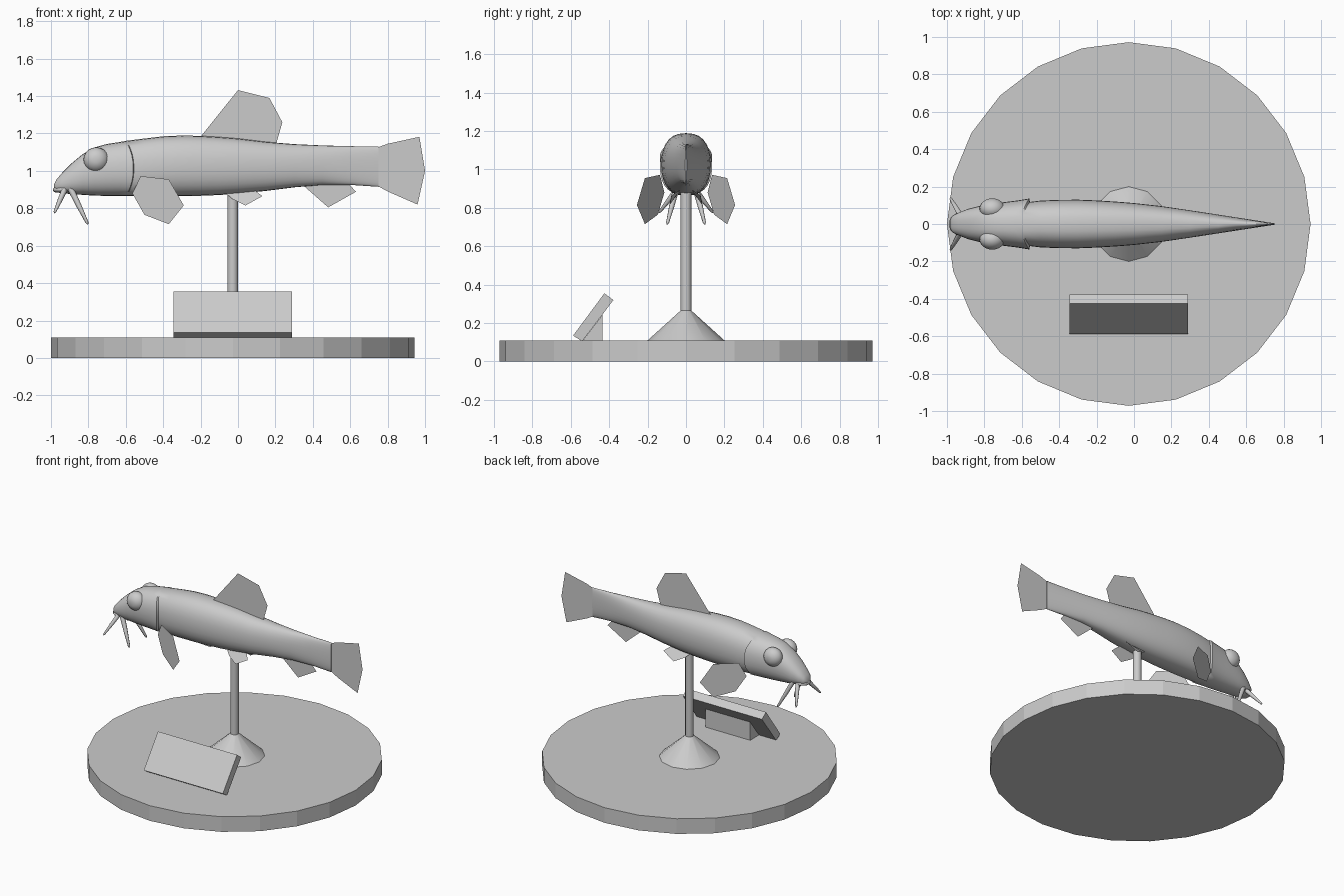
import bpy, bmesh, math
from mathutils import Vector

if "Cube" in bpy.data.objects:
    bpy.data.objects.remove(bpy.data.objects["Cube"])

grey = bpy.data.materials.new("plain_grey")
grey.diffuse_color = (0.6, 0.6, 0.6, 1)
grey.use_nodes = True
grey.node_tree.nodes["Principled BSDF"].inputs["Base Color"].default_value = grey.diffuse_color


def make(name, verts, faces, smooth=None):
    me = bpy.data.meshes.new(name)
    me.from_pydata(verts, [], faces)
    bm = bmesh.new()
    bm.from_mesh(me)
    bmesh.ops.recalc_face_normals(bm, faces=bm.faces)
    bm.to_mesh(me)
    bm.free()
    ob = bpy.data.objects.new(name, me)
    bpy.context.collection.objects.link(ob)
    me.materials.append(grey)
    if smooth:
        bpy.ops.object.select_all(action='DESELECT')
        ob.select_set(True)
        bpy.context.view_layer.objects.active = ob
        bpy.ops.object.shade_smooth_by_angle(angle=math.radians(smooth))
    return ob


def loft(name, rings, smooth=None):
    """Skin equal-length rings of points and cap both ends."""
    n = len(rings[0])
    verts = [p for r in rings for p in r]
    faces = [(i * n + j, i * n + (j + 1) % n, (i + 1) * n + (j + 1) % n, (i + 1) * n + j)
             for i in range(len(rings) - 1) for j in range(n)]
    faces += [tuple(range(n)), tuple(range(len(verts) - n, len(verts)))]
    return make(name, verts, faces, smooth)


def turned(name, profile, sides, smooth=None):
    """Round part about the stand axis from (radius, z) pairs."""
    ang = [math.tau * k / sides for k in range(sides)]
    return loft(name, [[(-0.028 + r * math.cos(a), r * math.sin(a), z) for a in ang]
                       for r, z in profile], smooth)


def prism(name, x0, x1, yz):
    return loft(name, [[(x, y, z) for y, z in yz] for x in (x0, x1)])


def fin(name, pts):
    return make(name, pts, [tuple(range(len(pts)))])


# Display stand
turned("base_disc", [(0.972, 0), (0.972, 0.11)], 24)
turned("post_foot", [(0.2, 0.11), (0.028, 0.265)], 12, 40)
turned("post", [(0.028, 0.2), (0.028, 0.92)], 12, 40)

# Tilted plaque and its wedge support
prism("plaque", -0.345, 0.29, [(-0.588, 0.135), (-0.425, 0.355), (-0.378, 0.32), (-0.541, 0.105)])
prism("plaque_support", -0.21, 0.15, [(-0.538, 0.108), (-0.436, 0.108), (-0.436, 0.242)])

# Fish body: x, bottom z, top z, half width, backward bulge of the ring's sides
stations = [
    (-0.985, 0.905, 0.925, 0.02, 0), (-0.97, 0.89, 0.955, 0.045, 0), (-0.94, 0.882, 0.99, 0.06, 0),
    (-0.89, 0.875, 1.04, 0.08, 0), (-0.83, 0.872, 1.09, 0.095, 0), (-0.77, 0.868, 1.125, 0.105, 0),
    (-0.70, 0.866, 1.144, 0.116, 0), (-0.64, 0.865, 1.153, 0.126, 0.02),
    (-0.60, 0.865, 1.16, 0.136, 0.04), (-0.596, 0.865, 1.161, 0.118, 0.04),
    (-0.50, 0.864, 1.173, 0.125, 0), (-0.40, 0.864, 1.185, 0.129, 0), (-0.30, 0.865, 1.189, 0.13, 0),
    (-0.20, 0.867, 1.187, 0.126, 0), (-0.10, 0.871, 1.181, 0.12, 0), (0.0, 0.878, 1.173, 0.112, 0),
    (0.15, 0.893, 1.155, 0.095, 0), (0.30, 0.912, 1.143, 0.073, 0), (0.45, 0.925, 1.136, 0.05, 0),
    (0.60, 0.925, 1.132, 0.027, 0), (0.75, 0.915, 1.13, 0.004, 0)]
SEG = 28


def body_ring(x, lo, hi, w, bulge):
    ring = []
    for k in range(SEG):
        a = math.tau * k / SEG
        c, s = math.cos(a), math.sin(a)
        y = w * math.copysign(abs(c) ** 0.8, c)
        z = (lo + hi) / 2 + (hi - lo) / 2 * math.copysign(abs(s) ** 0.9, s)
        ring.append((x + bulge * c * c, y, z))
    return ring


loft("fish_body", [body_ring(*s) for s in stations], 45)

# Centre fins
fin("dorsal_fin", [(x, 0, z) for x, z in
    [(-0.21, 1.17), (0.0, 1.432), (0.168, 1.39), (0.237, 1.26), (0.2, 1.13), (0, 1.15)]])
fin("tail_fin", [(x, 0, z) for x, z in
    [(0.745, 1.125), (0.8, 1.145), (0.97, 1.182), (1.0, 1.0), (0.96, 0.82), (0.8, 0.89), (0.745, 0.92)]])
fin("anal_fin", [(x, 0, z) for x, z in
    [(0.34, 0.93), (0.482, 0.805), (0.63, 0.888), (0.59, 0.935)]])


def barbel(name, root, tip, r0, r1):
    a, b = Vector(root), Vector(tip)
    d = (b - a).normalized()
    u = d.orthogonal().normalized()
    v = d.cross(u)
    rings = []
    for t, r in ((0, r0), (0.5, (r0 + r1) * 0.55), (0.95, r1), (1, r1 * 0.4)):
        rings.append([tuple(a.lerp(b, t) + r * (u * math.cos(q) + v * math.sin(q)))
                      for q in [math.tau * k / 8 for k in range(8)]])
    loft(name, rings, 60)


# Paired parts on both sides of the fish
for side, s in (("right", -1), ("left", 1)):
    # Pectoral fins lie in an upright plane splayed outward
    fin("pectoral_fin_" + side, [(x, s * (0.11 + 0.52 * (x + 0.57)), z) for x, z in
        [(-0.52, 0.972), (-0.37, 0.955), (-0.29, 0.815), (-0.37, 0.715), (-0.5, 0.765), (-0.565, 0.88)]])
    fin("pelvic_fin_" + side, [(-0.07, s * 0.03, 0.885), (-0.03, s * 0.06, 0.85),
                               (0.04, s * 0.085, 0.815), (0.13, s * 0.075, 0.865), (0.09, s * 0.03, 0.895)])
    # Bulging eyes
    rings = []
    for i in range(1, 12):
        t = math.pi * i / 12
        rings.append([(-0.758 + 0.068 * math.sin(t) * math.cos(q), s * 0.082 + 0.055 * math.cos(t),
                       1.06 + 0.066 * math.sin(t) * math.sin(q))
                      for q in [math.tau * k / 20 for k in range(20)]])
    loft("eye_" + side, rings, 60)
    # Whisker-like barbels
    barbel("front_barbel_" + side, (-0.925, s * 0.04, 0.905), (-0.982, s * 0.14, 0.775), 0.016, 0.007)
    barbel("rear_barbel_" + side, (-0.895, s * 0.05, 0.905), (-0.803, s * 0.098, 0.715), 0.017, 0.008)

# Lip
lip = [body_ring(x, 0.9 - h, 0.9 + h, w, 0) for x, h, w in
       ((-0.988, 0.006, 0.015), (-0.98, 0.014, 0.035), (-0.95, 0.018, 0.058), (-0.92, 0.012, 0.06))]
loft("lip", lip, 60)
